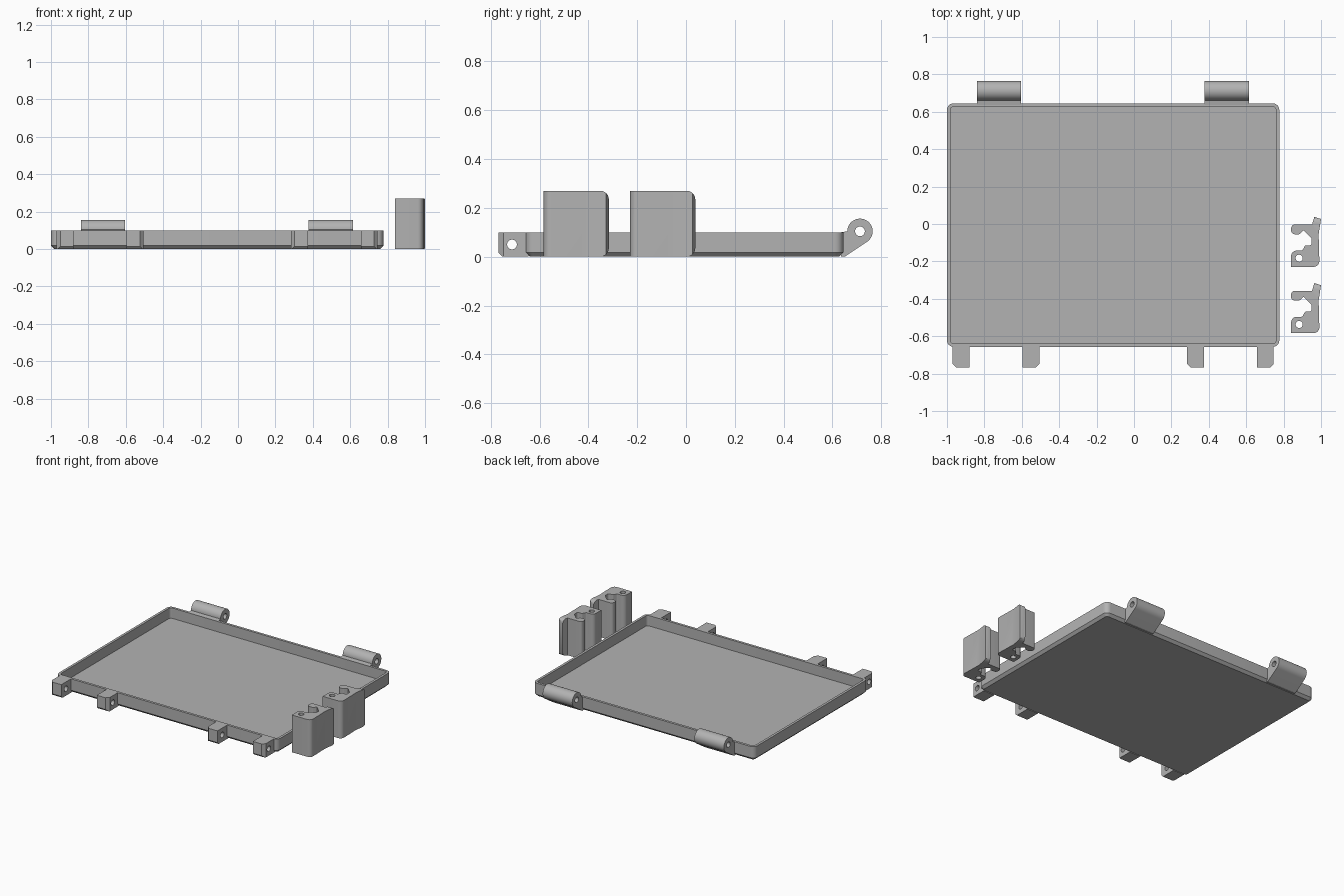
import bpy, bmesh, math
from mathutils import Vector

if "Cube" in bpy.data.objects:
    bpy.data.objects.remove(bpy.data.objects["Cube"])

grey = bpy.data.materials.new("plain grey")
grey.use_nodes = True
colour = (0.45, 0.45, 0.45, 1)
grey.diffuse_color = colour
grey.node_tree.nodes["Principled BSDF"].inputs["Base Color"].default_value = colour


def rounded(corners, steps=6):
    """Polygon from (x, y, radius) corners, filleted where radius > 0."""
    out = []
    for i, (x, y, r) in enumerate(corners):
        p = Vector((x, y))
        if r == 0:
            out.append(p)
            continue
        a = (Vector(corners[i - 1][:2]) - p).normalized()
        b = (Vector(corners[(i + 1) % len(corners)][:2]) - p).normalized()
        half = a.angle(b) / 2
        centre = p + (a + b).normalized() * (r / math.sin(half))
        start = p + a * (r / math.tan(half)) - centre
        end = p + b * (r / math.tan(half)) - centre
        turn = start.angle_signed(end)
        for k in range(steps + 1):
            t = -turn * k / steps
            c, s = math.cos(t), math.sin(t)
            out.append(centre + Vector((start.x * c - start.y * s,
                                        start.x * s + start.y * c)))
    return out


def arc(cx, cy, r, a0, a1, steps):
    return [Vector((cx + r * math.cos(math.radians(a0 + (a1 - a0) * k / steps)),
                    cy + r * math.sin(math.radians(a0 + (a1 - a0) * k / steps))))
            for k in range(steps + 1)]


def circle(cx, cy, r):
    return arc(cx, cy, r, 0, 360, 24)[:-1]


def loft(name, rings, bevel=None):
    """Skin equal-length rings of 3D points and cap both ends."""
    bm = bmesh.new()
    loops = [[bm.verts.new(p) for p in ring] for ring in rings]
    for low, high in zip(loops, loops[1:]):
        for i in range(len(low)):
            bm.faces.new((low[i - 1], low[i], high[i], high[i - 1]))
    bm.faces.new(loops[0])
    bm.faces.new(loops[-1])
    bmesh.ops.recalc_face_normals(bm, faces=bm.faces)
    if bevel:
        size, rule = bevel
        edges = [e for e in bm.edges if all(rule(v.co) for v in e.verts)]
        bmesh.ops.bevel(bm, geom=edges, offset=size, segments=1, affect='EDGES')
    mesh = bpy.data.meshes.new(name)
    bm.to_mesh(mesh)
    bm.free()
    mesh.materials.append(grey)
    ob = bpy.data.objects.new(name, mesh)
    bpy.context.collection.objects.link(ob)
    return ob


def prism(name, pts, axis, lo, hi, bevel=None):
    """Extrude an xy profile along z, or a yz profile along x."""
    place = (lambda p, h: (p.x, p.y, h)) if axis == 'z' else (lambda p, h: (h, p.x, p.y))
    return loft(name, [[place(p, h) for p in pts] for h in (lo, hi)], bevel)


def activate(ob):
    bpy.ops.object.select_all(action='DESELECT')
    ob.select_set(True)
    bpy.context.view_layer.objects.active = ob


def combine(ob, tool, operation):
    mod = ob.modifiers.new(operation.lower(), 'BOOLEAN')
    mod.operation, mod.object, mod.solver = operation, tool, 'EXACT'
    activate(ob)
    bpy.ops.object.modifier_apply(modifier=mod.name)
    bpy.data.objects.remove(tool)


def finish(ob):
    activate(ob)
    bpy.ops.object.shade_smooth_by_angle(angle=math.radians(30))


# Shallow tray: chamfered base, thin rim, recessed floor
def outline(inset, z):
    x0, x1, y0, y1 = -1 + inset, 0.777 - inset, -0.657 + inset, 0.645 - inset
    r = 0.035 - inset
    return [(p.x, p.y, z) for p in
            rounded([(x0, y0, r), (x1, y0, r), (x1, y1, r), (x0, y1, r)])]


wall = 0.018
finish(loft("tray", [outline(wall, 0), outline(0, wall), outline(0, 0.1),
                     outline(wall, 0.1), outline(wall, 0.025)]))

# Rear hinge knuckles
hinge_profile = [Vector((0.635, 0.1)), Vector((0.635, 0)), Vector((0.65, 0))]
hinge_profile += arc(0.713, 0.104, 0.052, -57, 180, 28)
for side, x in (("right", -0.84), ("left", 0.377)):
    hinge = prism(side + "_hinge", hinge_profile, 'x', x, x + 0.237)
    combine(hinge, prism("hole", circle(0.713, 0.104, 0.02), 'x', x - 0.1, x + 0.4),
            'DIFFERENCE')
    finish(hinge)

# Front lugs, each with one chamfered outer corner and a pin hole
y0, y1, cut = -0.768, -0.645, 0.02
for i, (x, chamfer_low) in enumerate(((-0.97, True), (-0.595, False),
                                      (0.283, True), (0.657, False))):
    e = x + 0.09
    if chamfer_low:
        pts = [(x + cut, y0), (e, y0), (e, y1), (x, y1), (x, y0 + cut)]
    else:
        pts = [(x, y0), (e - cut, y0), (e, y0 + cut), (e, y1), (x, y1)]
    lug = prism(f"front_lug_{i + 1}", [Vector(p) for p in pts], 'z', 0, 0.1,
                (0.015, lambda c: c.z < 0.001 and c.y < y0 + 0.001))
    combine(lug, prism("hole", circle(-0.713, 0.05, 0.02), 'x', x - 0.1, e + 0.1),
            'DIFFERENCE')
    finish(lug)

# Loose latch clips standing beside the tray
clip_corners = [
    (0.84, -0.229, 0), (0.992, -0.229, 0.03), (0.987, -0.055, 0), (1.0, 0.027, 0),
    (0.964, 0.038, 0), (0.952, -0.003, 0), (0.84, -0.003, 0.02), (0.84, -0.055, 0.02),
    (0.885, -0.055, 0.01), (0.906, -0.034, 0), (0.95, -0.078, 0.01),
    (0.95, -0.114, 0.012), (0.915, -0.114, 0.01), (0.9, -0.142, 0.01),
    (0.84, -0.142, 0.03)]
for name, dy in (("rear_clip", 0), ("front_clip", -0.354)):
    clip = prism(name, rounded([(x, y + dy, r) for x, y, r in clip_corners]), 'z', 0, 0.27)
    combine(clip, prism("hole", circle(0.883, -0.183 + dy, 0.019), 'z', -0.1, 0.4),
            'DIFFERENCE')
    envelope = rounded([(-0.3 + dy, 0, 0), (0.038 + dy, 0, 0.035),
                        (0.038 + dy, 0.27, 0.035), (-0.3 + dy, 0.27, 0)])
    combine(clip, prism("envelope", envelope, 'x', 0.7, 1.1), 'INTERSECT')
    finish(clip)
